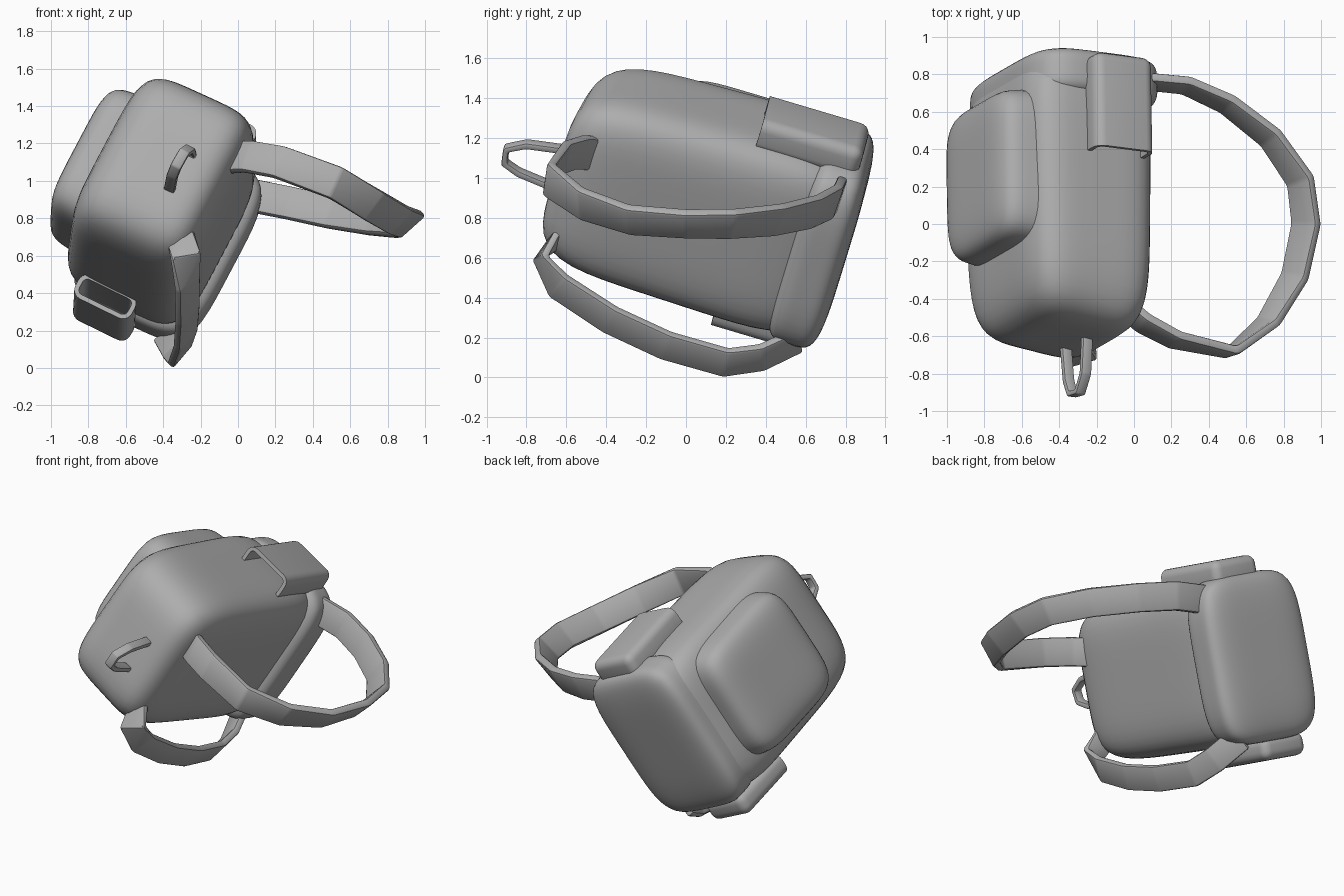
import bpy, bmesh, math
from mathutils import Vector, Matrix

if "Cube" in bpy.data.objects:
    bpy.data.objects.remove(bpy.data.objects["Cube"])

# Tilted bag frame: side (U), towards bag top (H), towards wearer (B)
U = Vector((0.45, 0.26, 0.85)).normalized()
B = U.cross(Vector((0.02, -0.95, 0.29))).normalized()
H = B.cross(U)
FRAME = Matrix.Translation((-0.4, 0.1, 0.8)) @ Matrix((U, H, B)).transposed().to_4x4()

grey = bpy.data.materials.new("grey_fabric")
grey.diffuse_color = (0.42, 0.42, 0.42, 1)
grey.use_nodes = True
grey.node_tree.nodes["Principled BSDF"].inputs["Base Color"].default_value = grey.diffuse_color


def finish(name, bm):
    mesh = bpy.data.meshes.new(name)
    bm.to_mesh(mesh)
    bm.free()
    mesh.materials.append(grey)
    ob = bpy.data.objects.new(name, mesh)
    bpy.context.collection.objects.link(ob)
    return ob


def add_bevel(ob, width, segments):
    m = ob.modifiers.new("round", 'BEVEL')
    m.limit_method = 'NONE'
    m.width = width
    m.segments = segments


def cushion(name, u, h, b, power, top=1.0, bottom=1.0, front=1.0, slope=0.0):
    """Bulging box in the bag frame; top/bottom/front scale those ends,
    slope lowers the top towards the front."""
    bm = bmesh.new()
    bmesh.ops.create_cube(bm, size=2)
    bmesh.ops.subdivide_edges(bm, edges=bm.edges[:], cuts=15, use_grid_fill=True)
    for v in bm.verts:
        x, y, z = v.co / sum(abs(c) ** power for c in v.co) ** (1 / power)
        k = bottom + (top - bottom) * (y + 1) / 2
        f = 1 + (front - 1) * (1 - z) / 2
        x, y, z = x * k * f, y * f, z * k
        y -= slope * (1 - z) / 2 * (y + 1) / 2
        v.co = [(r[0] + r[1]) / 2 + c * (r[1] - r[0]) / 2
                for r, c in zip((u, h, b), (x, y, z))]
    bm.transform(FRAME)
    return finish(name, bm)


def open_pocket(name, u, h, b):
    """Rounded box, open towards the bag top, with thin walls."""
    bm = bmesh.new()
    bmesh.ops.create_cube(bm, size=1)
    lid = [f for f in bm.faces if f.normal.y > 0.9]
    bmesh.ops.delete(bm, geom=lid, context='FACES_ONLY')
    for v in bm.verts:
        v.co = [(r[0] + r[1]) / 2 + c * (r[1] - r[0])
                for r, c in zip((u, h, b), v.co)]
    bm.transform(FRAME)
    ob = finish(name, bm)
    add_bevel(ob, 0.055, 5)
    wall = ob.modifiers.new("wall", 'SOLIDIFY')
    wall.thickness = 0.025
    wall.offset = -1


def ribbon(name, path, across, width, thick, middle=None):
    """Flat webbing swept along a path; it may twist to another width direction midway."""
    pts = [Vector(p) for p in path]
    bm = bmesh.new()
    rings = []
    for i, p in enumerate(pts):
        t = (pts[min(i + 1, len(pts) - 1)] - pts[max(i - 1, 0)]).normalized()
        turn = math.sin(math.pi * i / (len(pts) - 1)) ** 2
        d = across.lerp(middle, turn) if middle else across
        w = (d - t * d.dot(t)).normalized()
        n = t.cross(w)
        rings.append([bm.verts.new(p + w * a * width / 2 + n * c * thick / 2)
                      for a, c in ((-1, -1), (1, -1), (1, 1), (-1, 1))])
    for r, s in zip(rings, rings[1:]):
        for k in range(4):
            j = (k + 1) % 4
            bm.faces.new((r[k], r[j], s[j], s[k]))
    bm.faces.new(rings[0])
    bm.faces.new(rings[-1])
    bmesh.ops.recalc_face_normals(bm, faces=bm.faces)
    add_bevel(finish(name, bm), thick * 0.28, 2)


# Main bag, base and front pocket
cushion("main_bag", (-0.43, 0.60), (-0.69, 0.82), (-0.43, 0.33), 5,
        top=0.95, bottom=1.02, slope=0.12)
cushion("base", (-0.44, 0.61), (-0.73, -0.43), (-0.39, 0.38), 4.5)
cushion("front_pocket", (-0.32, 0.53), (-0.53, 0.38), (-0.58, -0.20), 5, front=0.9)

# Open side pockets
open_pocket("upper_side_pocket", (0.54, 0.715), (-0.66, -0.13), (-0.13, 0.22))
open_pocket("lower_side_pocket", (-0.555, -0.41), (-0.64, -0.18), (-0.27, 0.07))

# Shoulder straps
ribbon("upper_strap",
       [(-0.08, -0.42, 1.12), (0.05, -0.53, 1.13), (0.22, -0.62, 1.10),
        (0.52, -0.685, 0.99), (0.72, -0.52, 0.87), (0.86, -0.28, 0.79),
        (0.92, 0.0, 0.77), (0.89, 0.23, 0.77), (0.73, 0.46, 0.79),
        (0.50, 0.64, 0.83), (0.28, 0.74, 0.88), (-0.02, 0.77, 0.94)],
       U, 0.18, 0.05, Vector((0.75, 0.1, 0.65)))
ribbon("lower_strap",
       [(-0.40, -0.48, 0.72), (-0.31, -0.63, 0.71), (-0.28, -0.73, 0.60),
        (-0.27, -0.64, 0.46), (-0.27, -0.38, 0.29), (-0.28, -0.10, 0.16),
        (-0.31, 0.20, 0.075), (-0.33, 0.38, 0.10), (-0.38, 0.57, 0.19)],
       Vector((0.62, 0.23, 0.74)), 0.165, 0.045)

# Carry loop on top
ribbon("carry_loop",
       [(-0.37, -0.60, 0.93), (-0.36, -0.72, 0.98), (-0.35, -0.84, 1.03),
        (-0.33, -0.91, 1.08), (-0.29, -0.90, 1.15), (-0.26, -0.80, 1.17),
        (-0.25, -0.58, 1.14)],
       B, 0.06, 0.035)

# Apply modifiers and smooth
bpy.ops.object.select_all(action='SELECT')
bpy.context.view_layer.objects.active = bpy.context.selected_objects[0]
bpy.ops.object.convert(target='MESH')
bpy.ops.object.shade_smooth_by_angle()
